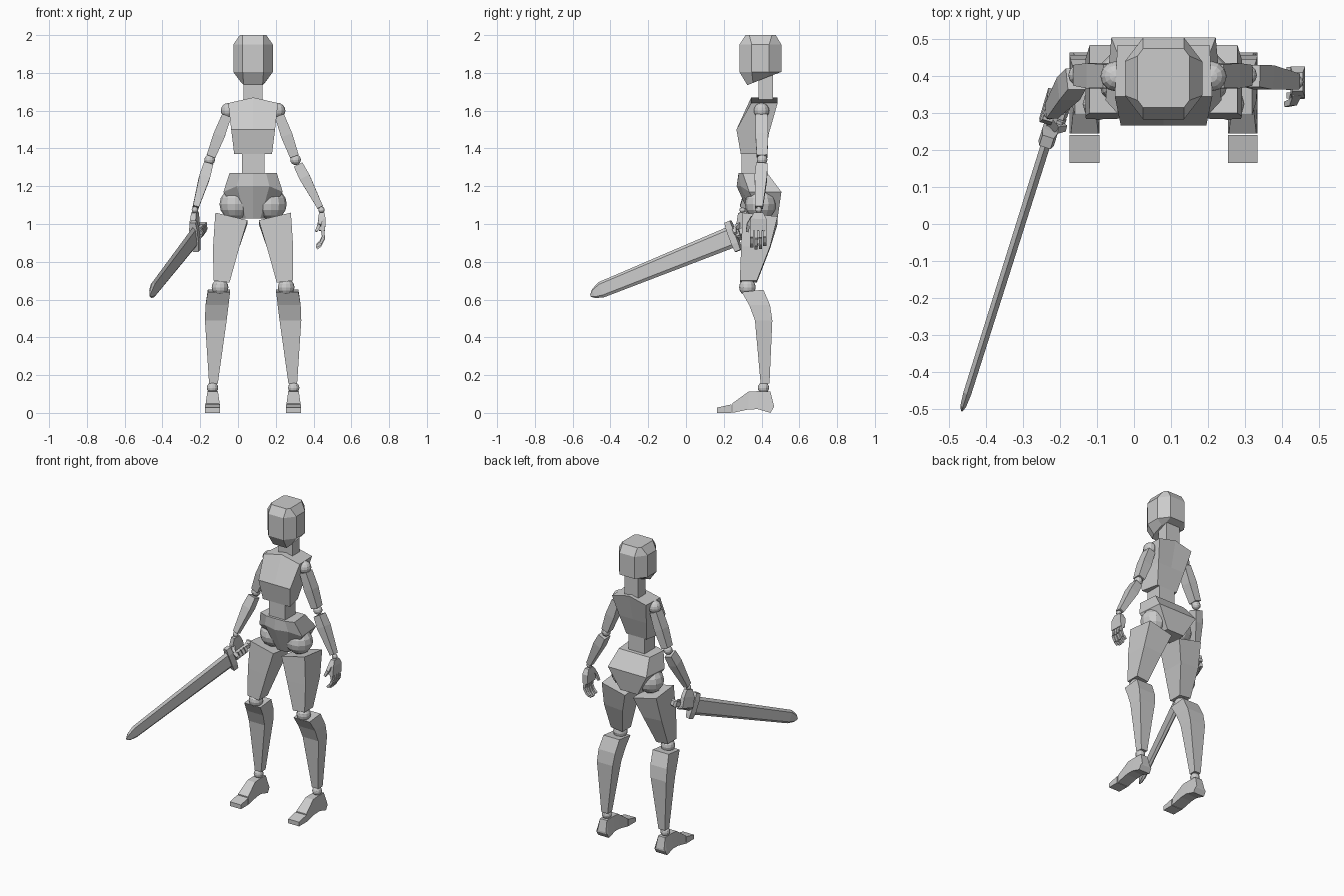
import bpy, bmesh, math
from mathutils import Vector as V

cube = bpy.data.objects.get("Cube")
if cube:
    bpy.data.objects.remove(cube, do_unlink=True)

CX = 0.08  # body centre line
grey = bpy.data.materials.new("plain grey")
grey.use_nodes = True
grey.diffuse_color = (0.6, 0.6, 0.6, 1)
bsdf = next(n for n in grey.node_tree.nodes if n.type == 'BSDF_PRINCIPLED')
bsdf.inputs["Base Color"].default_value = (0.6, 0.6, 0.6, 1)
bsdf.inputs["Roughness"].default_value = 0.6


def finish(name, bm):
    bmesh.ops.recalc_face_normals(bm, faces=bm.faces[:])
    me = bpy.data.meshes.new(name)
    bm.to_mesh(me)
    bm.free()
    me.materials.append(grey)
    ob = bpy.data.objects.new(name, me)
    bpy.context.collection.objects.link(ob)
    return ob


def loft(name, rings):
    """Skin matching rings of points and cap both ends."""
    bm = bmesh.new()
    rows = [[bm.verts.new(p) for p in r] for r in rings]
    n = len(rows[0])
    for a, b in zip(rows, rows[1:]):
        for i in range(n):
            j = (i + 1) % n
            bm.faces.new((a[i], a[j], b[j], b[i]))
    bm.faces.new(rows[0][::-1])
    bm.faces.new(rows[-1])
    return finish(name, bm)


def ball(name, centre, r):
    bm = bmesh.new()
    bmesh.ops.create_uvsphere(bm, u_segments=12, v_segments=8, radius=r)
    bmesh.ops.translate(bm, verts=bm.verts, vec=centre)
    return finish(name, bm)


def rect(x0, x1, y0, y1, z):
    return [V((x0, y0, z)), V((x1, y0, z)), V((x1, y1, z)), V((x0, y1, z))]


def limb(name, a, b, stations, ref=(0, 1, 0)):
    """Box limb from a to b; stations are (fraction, half width, half depth along ref)."""
    a, b = V(a), V(b)
    t = (b - a).normalized()
    v = (V(ref) - t * V(ref).dot(t)).normalized()
    u = t.cross(v)
    return loft(name, [[a.lerp(b, f) + u * w * i + v * d * j
                        for i, j in ((-1, -1), (1, -1), (1, 1), (-1, 1))]
                       for f, w, d in stations])


def octagon(hx, y0, y1, z0, z1, cx, cy):
    """Chamfered rectangle; height runs from z0 at the front to z1 at the back."""
    pts = [(-hx + cx, y0), (hx - cx, y0), (hx, y0 + cy), (hx, y1 - cy),
           (hx - cx, y1), (-hx + cx, y1), (-hx, y1 - cy), (-hx, y0 + cy)]
    return [V((CX + x, y, z0 + (z1 - z0) * (y - y0) / (y1 - y0))) for x, y in pts]


# Head and neck
loft("head", [octagon(0.062, 0.325, 0.46, 1.735, 1.79, 0.012, 0.03),
              octagon(0.105, 0.283, 0.505, 1.805, 1.805, 0.05, 0.065),
              octagon(0.105, 0.283, 0.505, 1.95, 1.95, 0.05, 0.065),
              octagon(0.07, 0.315, 0.475, 2.0, 2.0, 0.015, 0.02)])
loft("neck", [rect(CX - 0.05, CX + 0.05, 0.385, 0.46, z) for z in (1.64, 1.8)])


# Chest with a raised ridge along the collar
def chest_ring(hx, hback, y0, y1, z, rise=0):
    pts = [(-hx, y0, 0), (0, y0, rise), (hx, y0, 0),
           (hback, y1, 0), (0, y1, rise), (-hback, y1, 0)]
    return [V((CX + x, y, z + h)) for x, y, h in pts]


loft("chest", [chest_ring(0.1, 0.075, 0.29, 0.405, 1.37),
               chest_ring(0.116, 0.1, 0.267, 0.445, 1.5),
               chest_ring(0.132, 0.125, 0.345, 0.485, 1.64, 0.03)])
loft("waist", [rect(CX - 0.06, CX + 0.06, 0.295, 0.405, z) for z in (1.25, 1.4)])


# Pelvis
def pelvis_ring(hx, y_mid, y_front, y_side, y_back, z, z_front):
    pts = [(0, y_mid, z_front), (hx * 0.55, y_front, z_front), (hx, y_side, z),
           (hx * 0.9, y_back, z), (-hx * 0.9, y_back, z),
           (-hx, y_side, z), (-hx * 0.55, y_front, z_front)]
    return [V((CX + x, y, h)) for x, y, h in pts]


loft("pelvis", [pelvis_ring(0.07, 0.345, 0.35, 0.4, 0.485, 1.03, 1.03),
                pelvis_ring(0.157, 0.268, 0.29, 0.335, 0.505, 1.17, 1.2),
                pelvis_ring(0.125, 0.278, 0.28, 0.3, 0.43, 1.27, 1.27)])

# Legs, mirrored about the body centre line
for s, side in ((1, "left"), (-1, "right")):
    def leg_rect(outer, inner, y0, y1, z, drop=0, tilt=0):
        r = rect(CX + s * outer, CX + s * inner, y0, y1, z)
        r[1].z -= drop
        r[2].z -= drop + tilt
        r[3].z -= tilt
        return r

    ball(side + "_hip_joint", (CX + s * 0.095, 0.395, 1.105), 0.083)
    loft(side + "_thigh", [leg_rect(0.21, 0.125, 0.285, 0.375, 0.7, 0.01),
                           leg_rect(0.212, 0.075, 0.292, 0.445, 0.88, 0.01),
                           leg_rect(0.2, 0.03, 0.3, 0.485, 1.06, 0.04, 0.02)])
    ball(side + "_knee_joint", (CX + s * 0.175, 0.325, 0.665), 0.044)
    loft(side + "_shin", [leg_rect(0.233, 0.187, 0.395, 0.442, 0.155),
                          leg_rect(0.255, 0.14, 0.365, 0.457, 0.49),
                          leg_rect(0.252, 0.13, 0.335, 0.445, 0.57),
                          leg_rect(0.24, 0.122, 0.295, 0.41, 0.64, 0, -0.012)])
    ball(side + "_ankle_joint", (CX + s * 0.215, 0.41, 0.133), 0.03)

    # Foot lofted from heel to toe: y, bottom, top, half width at the top
    fx = CX + s * 0.214
    foot = [(0.465, 0.03, 0.04, 0.03), (0.447, 0.0, 0.112, 0.025),
            (0.38, 0.02, 0.115, 0.026), (0.33, 0.018, 0.112, 0.028),
            (0.245, 0.0, 0.05, 0.037)]
    loft(side + "_foot", [[V((fx - 0.04, y, b)), V((fx + 0.04, y, b)),
                           V((fx + w, y, t)), V((fx - w, y, t))] for y, b, t, w in foot])
    loft(side + "_toe", [[V((fx - 0.04, y, 0)), V((fx + 0.04, y, 0)),
                          V((fx + 0.04, y, t)), V((fx - 0.04, y, t))]
                         for y, t in ((0.241, 0.045), (0.165, 0.028))])

# Arms: shoulder, elbow and wrist of each side
arms = {"left": ((0.21, 0.4, 1.6), (0.305, 0.403, 1.34), (0.442, 0.385, 1.075)),
        "right": ((-0.05, 0.4, 1.6), (-0.15, 0.403, 1.34), (-0.228, 0.3, 1.075))}
for side, (shoulder, elbow, wrist) in arms.items():
    ball(side + "_shoulder_joint", shoulder, 0.041)
    ball(side + "_elbow_joint", elbow, 0.028)
    ball(side + "_wrist_joint", wrist, 0.017)
    limb(side + "_upper_arm", shoulder, elbow,
         [(0.1, 0.025, 0.032), (0.5, 0.031, 0.034), (0.93, 0.024, 0.028)])
    limb(side + "_forearm", elbow, wrist,
         [(0.1, 0.025, 0.03), (0.35, 0.029, 0.033), (0.95, 0.016, 0.021)])

# Open left hand with relaxed fingers
limb("left_palm", (0.443, 0.385, 1.06), (0.445, 0.382, 0.965),
     [(0, 0.014, 0.025), (0.35, 0.02, 0.043), (1, 0.016, 0.044)])
for i in range(4):
    y = 0.348 + i * 0.023
    reach = (0.9, 1.0, 0.97, 0.82)[i]
    path = [V((0.447, y, 0.97)), V((0.453, y, 0.97 - 0.045 * reach)),
            V((0.437, y, 0.97 - 0.08 * reach)), V((0.417, y, 0.97 - 0.1 * reach))]
    for k in range(3):
        limb(f"left_finger_{i + 1}_{k + 1}", path[k], path[k + 1],
             [(0, 0.009, 0.009), (1, 0.007, 0.008)])
limb("left_thumb_base", (0.44, 0.355, 1.035), (0.43, 0.33, 0.995), [(0, 0.012, 0.012), (1, 0.01, 0.01)])
limb("left_thumb_tip", (0.43, 0.33, 0.995), (0.413, 0.324, 0.96), [(0, 0.009, 0.009), (1, 0.007, 0.007)])

# Sword frame: along the blade, across its flat, and out of its flat
guard = V((-0.228, 0.25, 0.935))
tip = V((-0.467, -0.508, 0.628))
along = (tip - guard).normalized()
out = V((along.y, -along.x, 0)).normalized() * -1
across = along.cross(out).normalized()
if across.z < 0:
    across = -across
length = (tip - guard).length


def blade_ring(f, half, thick, shift=0):
    c = guard + along * length * f + across * shift
    pts = [(-1, 0), (-0.7, 1), (0.7, 1), (1, 0), (0.7, -1), (-0.7, -1)]
    return [c + across * half * i + out * thick * j for i, j in pts]


loft("sword_blade", [blade_ring(0, 0.058, 0.013), blade_ring(0.92, 0.043, 0.011),
                     blade_ring(0.975, 0.026, 0.008, -0.004), blade_ring(1, 0.006, 0.002, -0.008)])
limb("sword_guard", guard - across * 0.082, guard + across * 0.082,
     [(0, 0.016, 0.016), (0.25, 0.019, 0.022), (0.75, 0.019, 0.022), (1, 0.016, 0.016)], out)
limb("sword_grip", guard, guard - along * 0.15, [(0, 0.014, 0.014), (1, 0.014, 0.014)], out)
limb("sword_pommel", guard - along * 0.14, guard - along * 0.17,
     [(0, 0.016, 0.016), (0.5, 0.022, 0.022), (1, 0.014, 0.014)], out)

# Right hand closed around the grip
grip = guard - along * 0.07
limb("right_palm", V(arms["right"][2]) - V((0, 0, 0.012)), grip - out * 0.026 - across * 0.012,
     [(0, 0.014, 0.022), (0.4, 0.016, 0.04), (1, 0.013, 0.044)], along)
for i in range(4):
    c = grip + along * (0.034 - i * 0.023)
    path = [c + out * 0.027 * math.cos(a) + across * 0.027 * math.sin(a)
            for a in (math.radians(d) for d in (190, 265, 335, 410))]
    for k in range(3):
        limb(f"right_finger_{i + 1}_{k + 1}", path[k], path[k + 1],
             [(0, 0.009, 0.01), (1, 0.008, 0.009)], along)
thumb = [grip - out * 0.015 + across * 0.05 + along * 0.02,
         grip + out * 0.012 + across * 0.03 + along * 0.045,
         grip + out * 0.034 + across * 0.006 + along * 0.042]
for k in range(2):
    limb(f"right_thumb_{k + 1}", thumb[k], thumb[k + 1], [(0, 0.011, 0.011), (1, 0.009, 0.009)], along)
